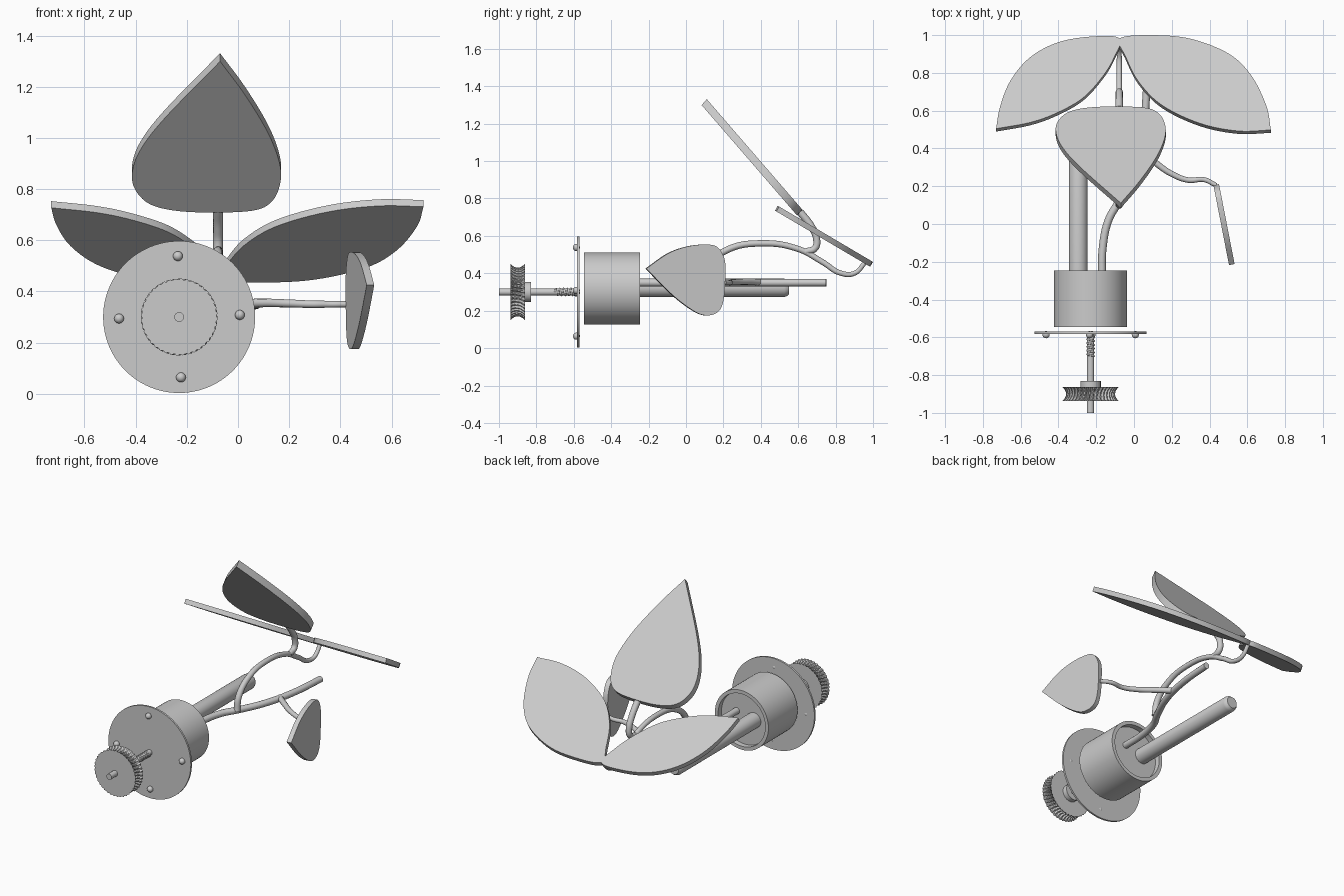
import bpy, bmesh, math
from mathutils import Vector

cube = bpy.data.objects.get("Cube")
if cube:
    bpy.data.objects.remove(cube, do_unlink=True)

grey = bpy.data.materials.new("plain grey")
grey.use_nodes = True
COLOUR = (0.6, 0.6, 0.6, 1)
grey.diffuse_color = COLOUR
for node in grey.node_tree.nodes:
    if node.type == 'BSDF_PRINCIPLED':
        node.inputs["Base Color"].default_value = COLOUR

AXIS_X, AXIS_Z = -0.23, 0.3


def select_only(obj):
    bpy.ops.object.select_all(action='DESELECT')
    obj.select_set(True)
    bpy.context.view_layer.objects.active = obj


def finish(name, bm, angle=35):
    bmesh.ops.recalc_face_normals(bm, faces=bm.faces)
    mesh = bpy.data.meshes.new(name)
    bm.to_mesh(mesh)
    bm.free()
    mesh.materials.append(grey)
    obj = bpy.data.objects.new(name, mesh)
    bpy.context.collection.objects.link(obj)
    select_only(obj)
    bpy.ops.object.shade_smooth_by_angle(angle=math.radians(angle))
    return obj


def lathe(name, profile, x=AXIS_X, z=AXIS_Z, segments=64, shape=None):
    """Spin (radius, y) pairs around an axis along y; shape may alter each radius."""
    bm = bmesh.new()
    rings = []
    for i, (radius, y) in enumerate(profile):
        ring = []
        for k in range(segments):
            a = math.tau * k / segments
            r = shape(radius, i, k) if shape else radius
            ring.append(bm.verts.new((x + r * math.cos(a), y, z + r * math.sin(a))))
        rings.append(ring)
    for low, high in zip(rings, rings[1:]):
        for k in range(segments):
            n = (k + 1) % segments
            bm.faces.new((low[k], low[n], high[n], high[k]))
    bm.faces.new(rings[0])
    bm.faces.new(rings[-1])
    return finish(name, bm)


def stem(name, points, start, end, bezier=True):
    """Round tapering tube through the points."""
    curve = bpy.data.curves.new(name, 'CURVE')
    curve.dimensions = '3D'
    curve.bevel_depth = 1
    curve.bevel_resolution = 4
    curve.resolution_u = 10
    curve.use_fill_caps = True
    spline = curve.splines.new('BEZIER' if bezier else 'POLY')
    knots = spline.bezier_points if bezier else spline.points
    knots.add(len(points) - 1)
    for i, (knot, p) in enumerate(zip(knots, points)):
        knot.co = p if bezier else (*p, 1)
        knot.radius = start + (end - start) * i / (len(points) - 1)
        if bezier:
            knot.handle_left_type = knot.handle_right_type = 'AUTO'
    curve.materials.append(grey)
    obj = bpy.data.objects.new(name, curve)
    bpy.context.collection.objects.link(obj)
    select_only(obj)
    bpy.ops.object.convert(target='MESH')
    bpy.ops.object.shade_smooth_by_angle(angle=math.radians(40))


def smooth_outline(points, steps=6):
    """Curve from the tip round to the tip, which stays sharp."""
    pts = [Vector(p) for p in points]
    pts.append(pts[0])
    ends = [pts[0] * 2 - pts[1]] + pts + [pts[-1] * 2 - pts[-2]]
    out = []
    for a, b, c, d in zip(ends, ends[1:], ends[2:], ends[3:]):
        for s in range(steps):
            t = s / steps
            out.append(b + (c - a) * t / 2 + (a - b * 2.5 + c * 2 - d / 2) * t**2
                       + (b * 3 - a - c * 3 + d) * t**3 / 2)
    return out


def leaf(name, outline, to_plane, normal, thickness):
    bm = bmesh.new()
    half = Vector(normal).normalized() * thickness / 2
    flat = [Vector(to_plane(*p)) for p in smooth_outline(outline)]
    low = [bm.verts.new(p - half) for p in flat]
    high = [bm.verts.new(p + half) for p in flat]
    bm.faces.new(low)
    bm.faces.new(high)
    for i in range(len(flat)):
        bm.faces.new((low[i - 1], low[i], high[i], high[i - 1]))
    finish(name, bm, 30)


# Drive shaft, hub and mounting plate
lathe("drive_shaft", [(0.019, -1), (0.019, -0.575)], segments=24)
lathe("gear_hub", [(0.054, -0.87), (0.054, -0.83)], segments=40)
lathe("mounting_plate", [(0.297, -0.582), (0.297, -0.57)], segments=96)

# Throated gear with slanted teeth
RINGS, TEETH, STEP = 9, 40, 6


def tooth(radius, ring, k):
    edge = ring in (0, RINGS - 1)
    gap = (k + ring // 2) % STEP < 3
    return radius - (0.004 if edge else 0.013) * gap


gear = []
for i in range(RINGS):
    t = 2 * i / (RINGS - 1) - 1
    gear.append((0.15 - 0.02 * (1 - t * t), -0.9 + 0.038 * t))
lathe("toothed_gear", gear, segments=TEETH * STEP, shape=tooth)

# Worm thread on the shaft
TURNS = 5
thread = []
for i in range(TURNS * 16 + 1):
    a = math.tau * i / 16
    thread.append((AXIS_X + 0.018 * math.cos(a), -0.7 + 0.1 * i / (TURNS * 16),
                   AXIS_Z + 0.018 * math.sin(a)))
stem("worm_thread", thread, 0.005, 0.005, bezier=False)

# Round bolt heads
for side, x, z in (("top", -0.235, 0.538), ("bottom", -0.223, 0.064),
                   ("right", -0.465, 0.294), ("left", 0.007, 0.308)):
    bm = bmesh.new()
    bmesh.ops.create_uvsphere(bm, u_segments=20, v_segments=12, radius=0.019)
    bmesh.ops.translate(bm, verts=bm.verts, vec=(x, -0.586, z))
    finish("bolt_" + side, bm)

# Drum with a recessed back, and the thick tube
lathe("drum", [(0.193, -0.545), (0.193, -0.245), (0.17, -0.245), (0.17, -0.28)], z=0.318)
lathe("thick_tube", [(0.049, -0.29), (0.049, 0.525), (0.045, 0.538), (0.036, 0.55)],
      x=-0.295, z=0.322, segments=40)

# Stems
stem("main_stem", [(-0.17, -0.29, 0.35), (-0.165, -0.12, 0.35), (-0.135, 0.02, 0.35),
                   (-0.08, 0.12, 0.35), (0, 0.3, 0.35), (0.05, 0.52, 0.35),
                   (0.07, 0.75, 0.35)], 0.021, 0.02)
stem("side_stem", [(0.02, 0.4, 0.352), (0.1, 0.335, 0.355), (0.2, 0.265, 0.353),
                   (0.29, 0.232, 0.35), (0.37, 0.235, 0.35), (0.435, 0.205, 0.35)],
     0.018, 0.012)
X = -0.078
stem("arched_stem", [(X, 0.1, 0.35), (X, 0.12, 0.44), (X, 0.22, 0.525), (X, 0.4, 0.56),
                     (X, 0.6, 0.53), (X, 0.73, 0.46), (X, 0.83, 0.4), (X, 0.9, 0.4),
                     (X, 0.96, 0.46)], 0.02, 0.012)
stem("upper_leaf_stem", [(X, 0.64, 0.515), (X, 0.69, 0.535), (X, 0.698, 0.585),
                         (X, 0.67, 0.65), (X, 0.61, 0.728)], 0.018, 0.02)

# Upper leaf, leaning forward
leaf("upper_leaf", [(-0.07, 1.315), (0.03, 1.18), (0.12, 1.03), (0.164, 0.91), (0.163, 0.83),
                    (0.13, 0.765), (0.06, 0.732), (-0.1, 0.724), (-0.25, 0.732),
                    (-0.35, 0.76), (-0.405, 0.82), (-0.412, 0.89), (-0.375, 0.98),
                    (-0.28, 1.1)],
     lambda x, z: (x, 0.612 - (z - 0.72) * 0.865, z), (0, 0.865, 1 / 1.0), 0.042)


# Pair of back leaves sharing one sloping plane
def back_plane(x, y):
    return (x, y, 0.452 + 0.59 * (0.985 - y))


leaf("back_leaf_left", [(0.725, 0.49), (0.7, 0.62), (0.62, 0.78), (0.5, 0.895), (0.3, 0.973),
                        (0.1, 0.992), (-0.075, 0.975), (-0.045, 0.88), (0.025, 0.745),
                        (0.15, 0.62), (0.35, 0.525), (0.55, 0.485)],
     back_plane, (0, 0.59, 1), 0.03)
leaf("back_leaf_right", [(-0.73, 0.497), (-0.71, 0.61), (-0.655, 0.75), (-0.55, 0.875),
                         (-0.4, 0.955), (-0.22, 0.985), (-0.075, 0.975), (-0.105, 0.875),
                         (-0.165, 0.775), (-0.27, 0.66), (-0.41, 0.58), (-0.55, 0.53)],
     back_plane, (0, 0.59, 1), 0.03)

# Side leaf, standing upright
leaf("side_leaf", [(-0.215, 0.425), (-0.1, 0.505), (0, 0.542), (0.1, 0.554), (0.165, 0.54),
                   (0.202, 0.48), (0.208, 0.4), (0.2, 0.27), (0.175, 0.2), (0.12, 0.175),
                   (0.05, 0.192), (-0.07, 0.28)],
     lambda y, z: (0.435 + (0.21 - y) * 0.195, y, z), (1, 0.195, 0), 0.03)
